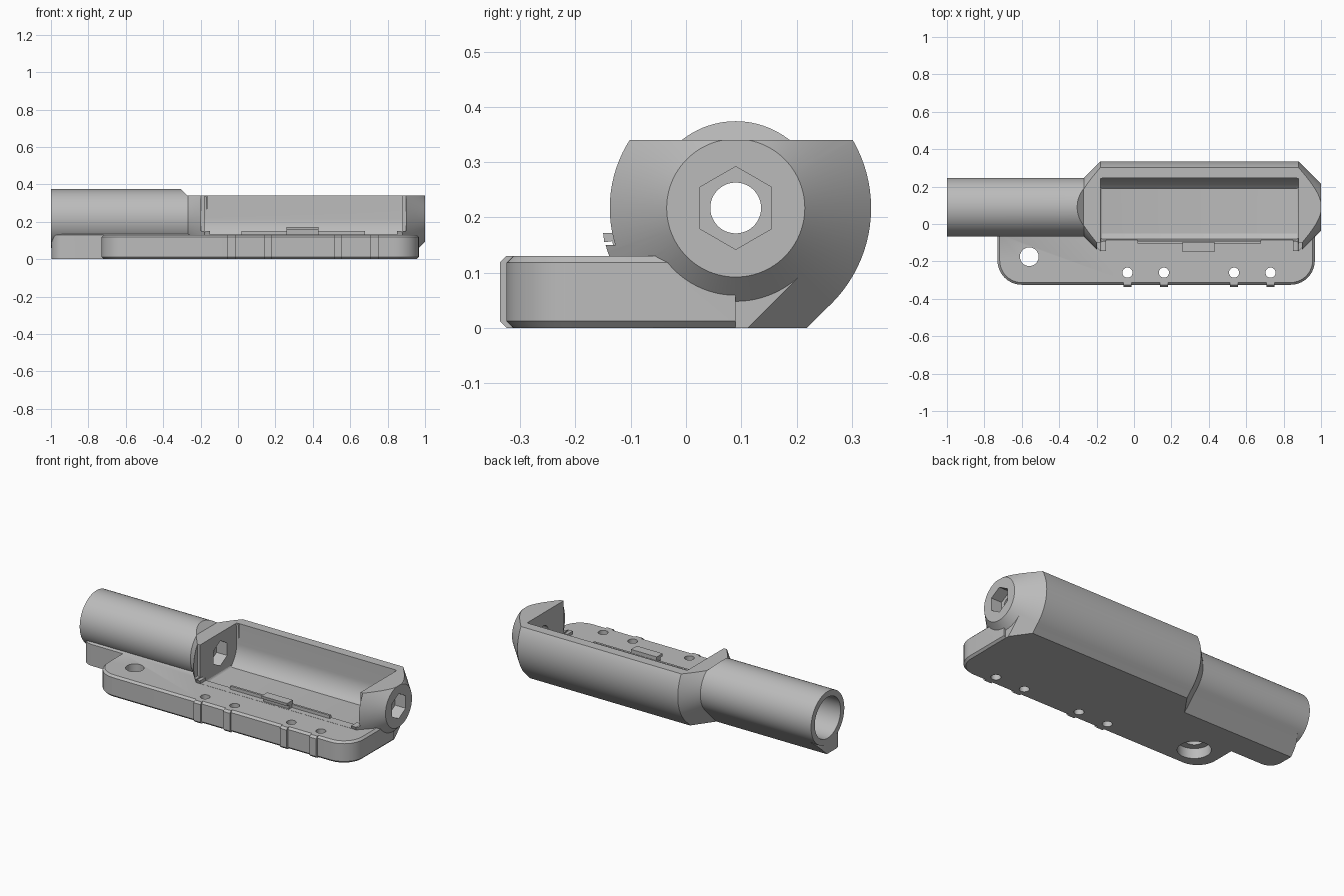
import bpy
import bmesh
from math import sin, cos, pi, sqrt

if "Cube" in bpy.data.objects:
    bpy.data.objects.remove(bpy.data.objects["Cube"], do_unlink=True)

AXIS_Y, AXIS_Z = 0.09, 0.217
TUBE_R, BODY_R = 0.157, 0.245
PLATE_H, CHAMFER = 0.13, 0.012
TOP = 0.34
BOLT_XS = (-0.035, 0.16, 0.535, 0.73)

grey = bpy.data.materials.new("satin grey")
grey.use_nodes = True
colour = (0.5, 0.5, 0.5, 1)
grey.diffuse_color = colour
grey.node_tree.nodes["Principled BSDF"].inputs["Base Color"].default_value = colour


def loft(name, rings, bevel_caps=0):
    """Skin matching rings of points into a closed solid."""
    bm = bmesh.new()
    loops = [[bm.verts.new(p) for p in ring] for ring in rings]
    n = len(loops[0])
    for a, b in zip(loops, loops[1:]):
        for i in range(n):
            j = (i + 1) % n
            bm.faces.new((a[i], a[j], b[j], b[i]))
    caps = [bm.faces.new(loops[0]), bm.faces.new(loops[-1])]
    if bevel_caps:
        edges = [e for f in caps for e in f.edges]
        bmesh.ops.bevel(bm, geom=edges, offset=bevel_caps, segments=4,
                        profile=0.5, affect='EDGES')
    bmesh.ops.recalc_face_normals(bm, faces=bm.faces)
    mesh = bpy.data.meshes.new(name)
    bm.to_mesh(mesh)
    bm.free()
    mesh.materials.append(grey)
    obj = bpy.data.objects.new(name, mesh)
    bpy.context.collection.objects.link(obj)
    return obj


def lathe_x(name, profile, n=96):
    """Turned solid on the barrel axis from (x, radius) pairs."""
    return loft(name, [[(x, AXIS_Y + r * sin(2 * pi * i / n), AXIS_Z + r * cos(2 * pi * i / n))
                        for i in range(n)] for x, r in profile])


def post(name, x, y, r, z0, z1, n=32):
    return loft(name, [[(x + r * cos(2 * pi * i / n), y + r * sin(2 * pi * i / n), z)
                        for i in range(n)] for z in (z0, z1)])


def box(name, x0, x1, y0, y1, z0, z1):
    return loft(name, [[(x0, y0, z), (x1, y0, z), (x1, y1, z), (x0, y1, z)] for z in (z0, z1)])


def combine(target, other, operation):
    mod = target.modifiers.new(operation, 'BOOLEAN')
    mod.operation, mod.solver, mod.object = operation, 'EXACT', other
    bpy.context.view_layer.objects.active = target
    bpy.ops.object.modifier_apply(modifier=mod.name)
    bpy.data.objects.remove(other, do_unlink=True)


# Barrel and conical-ended housing, turned on one axis and cut flat at the base
housing = lathe_x("housing", [(-1, TUBE_R), (-0.268, TUBE_R), (-0.18, BODY_R),
                              (0.88, BODY_R), (1, 0.125)])
combine(housing, box("base_cut", -1.5, 1.5, -1, 1, -0.5, 0.001), 'DIFFERENCE')


# Skirt: slopes at 45 degrees from the round body down to the base
def skirt_ring(x, r, front, trim=0):
    r *= 0.998
    back = AXIS_Y - AXIS_Z + r * sqrt(2)
    side = AXIS_Y + r / sqrt(2) - trim
    return [(x, front, 0), (x, min(back, side - 0.002), 0), (x, side, max(side - back, 0.002)),
            (x, side, AXIS_Z), (x, front, PLATE_H - 0.002)]


nose = []
for i in range(6):
    a = i * pi / 10
    nose.append((-0.928 - 0.07 * cos(a), TUBE_R, 0.01 - 0.07 * sin(a), 0.1 * (1 - sin(a))))
stations = nose + [(-0.268, TUBE_R, -0.06), (-0.18, BODY_R, -0.06),
                   (0.88, BODY_R, -0.06), (0.956, 0.169, -0.06)]
combine(housing, loft("skirt", [skirt_ring(*s) for s in stations]), 'UNION')


# Mounting plate with rounded front corners and chamfered rims
def plate_ring(z, inset):
    r = 0.13 - inset
    pts = []
    for cx, start in ((-0.6, pi), (0.837, 1.5 * pi)):
        for i in range(11):
            a = start + i * pi / 20
            pts.append((cx + r * cos(a), -0.195 + r * sin(a), z))
    return pts + [(0.967 - inset, 0.09, z), (-0.73 + inset, 0.09, z)]


rims = [(0, CHAMFER), (CHAMFER, 0), (PLATE_H - CHAMFER, 0), (PLATE_H, CHAMFER)]
combine(housing, loft("plate", [plate_ring(z, i) for z, i in rims]), 'UNION')

# Raised ribs on the plate front beside each bolt hole
for x in BOLT_XS:
    rib = loft("rib", [[(x - 0.022, -0.3, z), (x - 0.022, -0.337 + i, z),
                        (x + 0.022, -0.337 + i, z), (x + 0.022, -0.3, z)] for z, i in rims])
    combine(housing, rib, 'UNION')

# Flat top, sloping up to the barrel
flat = [(-0.34, 0.41), (-0.27, TOP), (1.1, TOP), (1.1, 0.6), (-0.34, 0.6)]
combine(housing, loft("top_cut", [[(x, y, z) for x, z in flat] for y in (-0.6, 0.6)]),
        'DIFFERENCE')

# Open cavity: curved back wall, shallow floor and open front
trough = [(AXIS_Y + 0.155 * cos(a), AXIS_Z - 0.155 * sin(a))
          for a in [i * pi / 42 for i in range(12)]]
trough += [(0.19, 0.097), (-0.05, 0.097), (-0.08, 0.11), (-0.092, 0.15),
           (-0.5, 0.15), (-0.5, 0.6), (0.245, 0.6)]
combine(housing, loft("cavity", [[(x, y, z) for y, z in trough] for x in (-0.18, 0.88)],
                      bevel_caps=0.015), 'DIFFERENCE')

# Wider mouth that trims the front edges of the end walls
combine(housing, box("mouth", -0.197, 0.897, -0.5, -0.1, 0.15, 0.5), 'DIFFERENCE')

# Stepped lip along the cavity front, leaving a small foot at each end wall
for x0, x1, y in ((-0.15, 0.02, -0.08), (0.01, 0.69, -0.105), (0.68, 0.85, -0.08)):
    combine(housing, box("lip_cut", x0, x1, -0.5, y, PLATE_H + 0.001, 0.5), 'DIFFERENCE')

# Barrel bore, axle hole and hexagonal sockets
for profile, n in (([(-1.1, 0.122), (-0.29, 0.122)], 64),
                   ([(-0.4, 0.046), (1.1, 0.046)], 48),
                   ([(0.93, 0.075), (1.1, 0.075)], 6),
                   ([(-0.25, 0.075), (-0.1, 0.075)], 6)):
    combine(housing, lathe_x("bore", profile, n), 'DIFFERENCE')

# Bolt holes and the large counterbored hole
for x in BOLT_XS:
    combine(housing, post("bolt_hole", x, -0.26, 0.027, -0.1, 0.3), 'DIFFERENCE')
combine(housing, post("main_hole", -0.56, -0.175, 0.05, -0.1, 0.3, 48), 'DIFFERENCE')
combine(housing, post("counterbore", -0.56, -0.175, 0.09, -0.1, 0.06, 48), 'DIFFERENCE')

# Small hooked latch tab on the lip
tab = [(-0.095, 0.125), (-0.13, 0.125), (-0.133, 0.157), (-0.148, 0.155),
       (-0.15, 0.172), (-0.095, 0.172)]
latch = loft("latch_tab", [[(x, y, z) for y, z in tab] for x in (0.26, 0.43)])

# Smooth round surfaces, keep machined edges crisp
bpy.ops.object.select_all(action='DESELECT')
housing.select_set(True)
bpy.context.view_layer.objects.active = housing
bpy.ops.object.shade_smooth_by_angle(angle=pi / 9)
